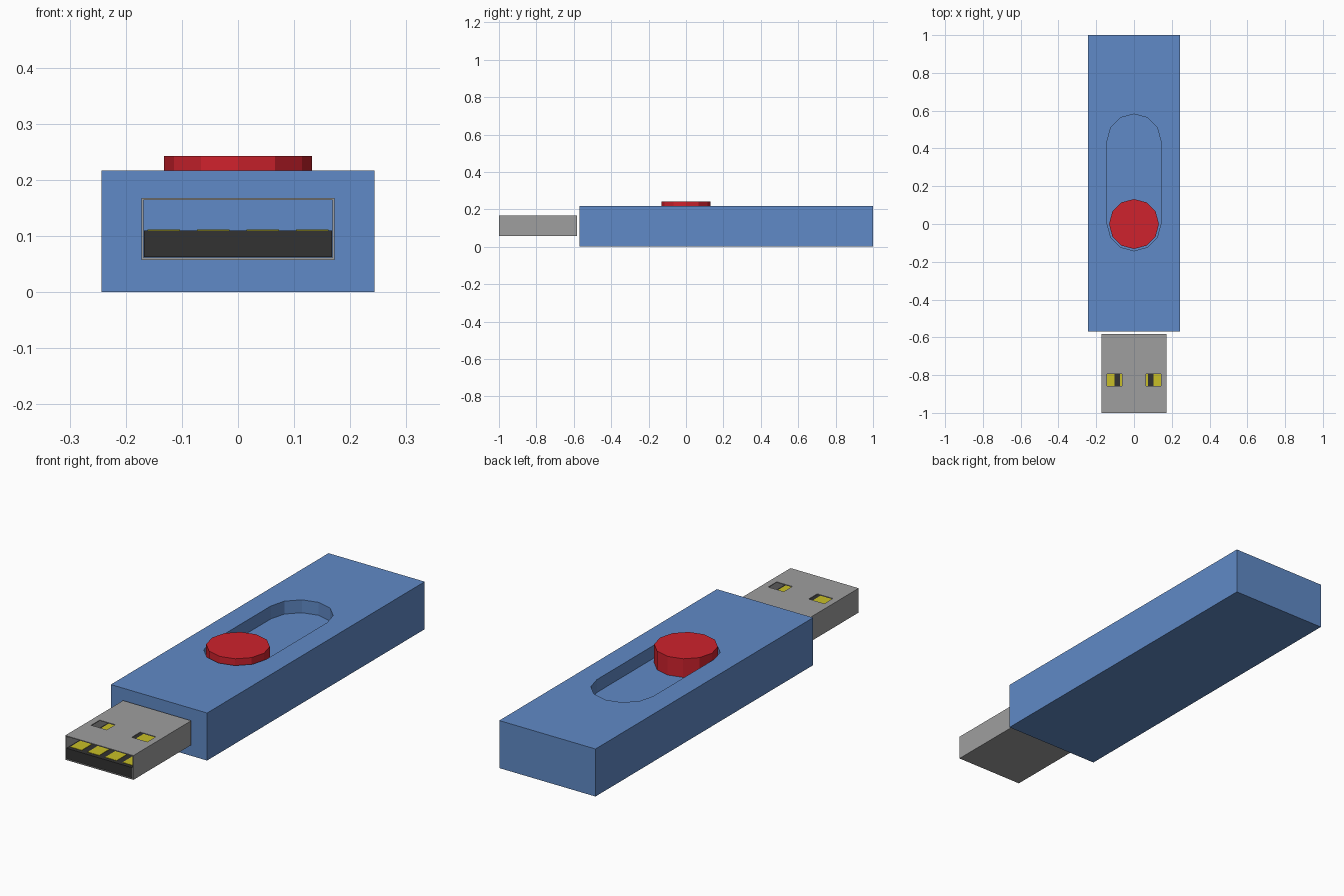
import bpy, bmesh, math

if "Cube" in bpy.data.objects:
    bpy.data.objects.remove(bpy.data.objects["Cube"])


def material(name, rgb):
    m = bpy.data.materials.new(name)
    m.diffuse_color = (*rgb, 1)
    m.use_nodes = True
    m.node_tree.nodes["Principled BSDF"].inputs["Base Color"].default_value = m.diffuse_color
    return m


BLUE = material("casing blue", (0.117, 0.254, 0.57))
RED = material("button red", (0.62, 0.016, 0.026))
STEEL = material("steel grey", (0.345, 0.345, 0.345))
GOLD = material("contact gold", (0.58, 0.52, 0.02))
BLACK = material("insert black", (0.032, 0.032, 0.032))


def prism(name, outline, z0, z1, mat):
    """Extrude a flat outline (counter-clockwise) from z0 to z1."""
    bm = bmesh.new()
    base = bm.faces.new([bm.verts.new((x, y, z0)) for x, y in outline])
    top = bmesh.ops.extrude_face_region(bm, geom=[base], use_keep_orig=True)["geom"]
    for v in top:
        if isinstance(v, bmesh.types.BMVert):
            v.co.z = z1
    bmesh.ops.recalc_face_normals(bm, faces=bm.faces)
    me = bpy.data.meshes.new(name)
    bm.to_mesh(me)
    bm.free()
    me.materials.append(mat)
    ob = bpy.data.objects.new(name, me)
    bpy.context.collection.objects.link(ob)
    return ob


def box(name, x0, x1, y0, y1, z0, z1, mat):
    return prism(name, [(x0, y0), (x1, y0), (x1, y1), (x0, y1)], z0, z1, mat)


def arc(r, cy, a0, a1, n):
    return [(r * math.cos(math.radians(a0 + (a1 - a0) * i / n)),
             cy + r * math.sin(math.radians(a0 + (a1 - a0) * i / n))) for i in range(n + 1)]


def cut(target, cutter):
    mod = target.modifiers.new("cut", "BOOLEAN")
    mod.operation, mod.solver, mod.object = "DIFFERENCE", "EXACT", cutter
    bpy.context.view_layer.objects.active = target
    bpy.ops.object.modifier_apply(modifier=mod.name)
    bpy.data.objects.remove(cutter)


# Casing with the slider slot sunk into its top
FLOOR = 0.158
casing = box("casing", -0.243, 0.243, -0.57, 1.0, 0, 0.217, BLUE)
slot = arc(0.142, 0.44, 0, 180, 6) + arc(0.142, 0, 180, 360, 6)
cut(casing, prism("slot_cutter", slot, FLOOR, 0.3, BLUE))

# Twelve-sided slider button standing on the slot floor
prism("slider_button", arc(0.132, 0, 0, 330, 11), FLOOR, 0.243, RED)

# Open-ended connector shell with two windows in the top
shell = box("connector_shell", -0.172, 0.172, -1.0, -0.583, 0.057, 0.168, STEEL)
cut(shell, box("bore_cutter", -0.168, 0.168, -1.1, -0.5, 0.062, 0.164, STEEL))
for x0 in (-0.142, 0.063):
    cut(shell, box("window_cutter", x0, x0 + 0.079, -0.857, -0.795, 0.14, 0.2, STEEL))

# Insert and its four contact strips
box("connector_insert", -0.1675, 0.1675, -0.998, -0.584, 0.0625, 0.110, BLACK)
for i, cx in enumerate((-0.132, -0.044, 0.044, 0.132)):
    box(f"contact_{i + 1}", cx - 0.029, cx + 0.029, -0.98, -0.60, 0.109, 0.1115, GOLD)
